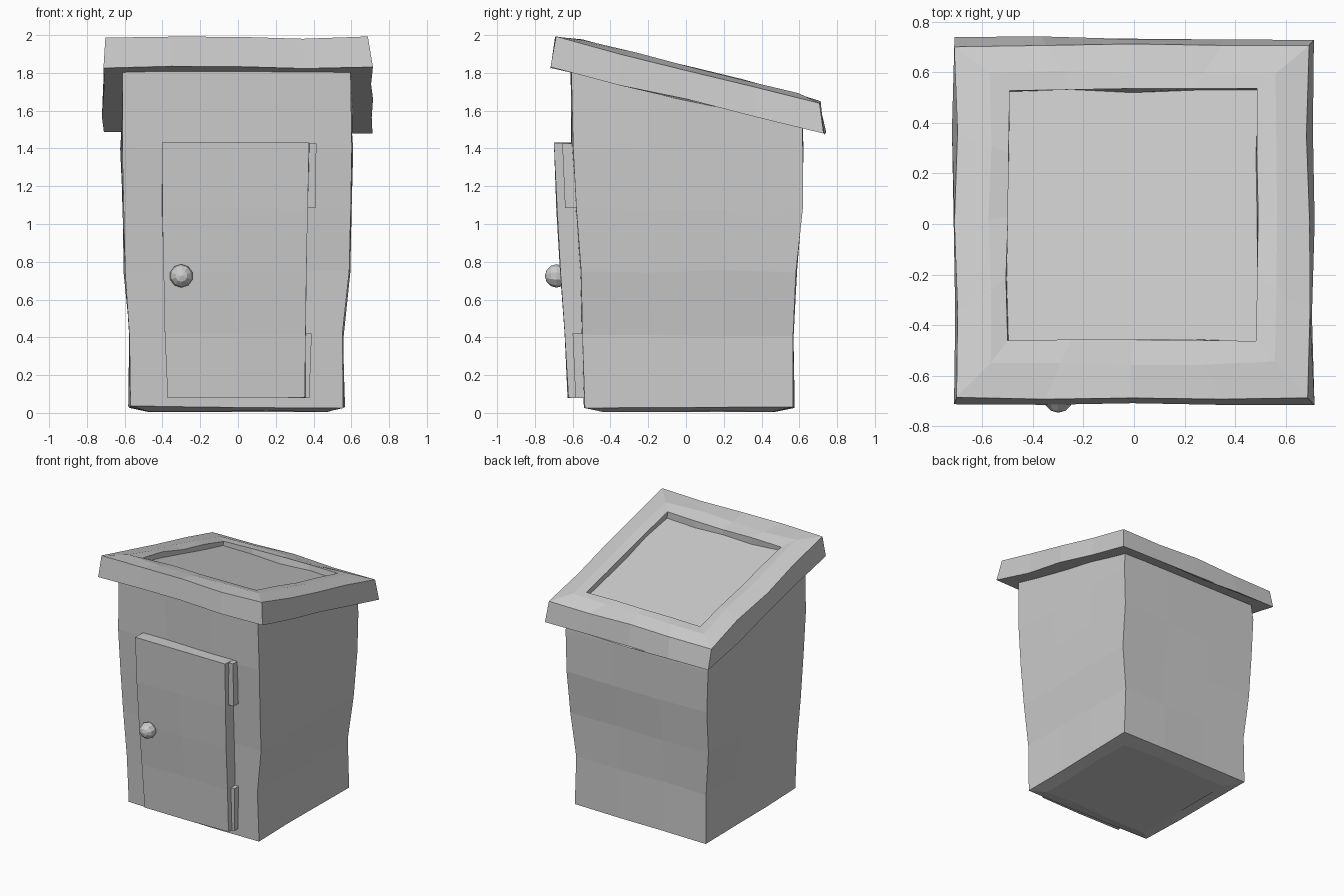
import bpy, bmesh, math, random

if "Cube" in bpy.data.objects:
    bpy.data.objects.remove(bpy.data.objects["Cube"])

random.seed(4)


def ring(x0, x1, y0, y1, z, n, jit):
    """Rectangular loop with n segments per side; z is a number or a function of y."""
    corners = [(x0, y0), (x1, y0), (x1, y1), (x0, y1)]
    pts = []
    for i, (ax, ay) in enumerate(corners):
        bx, by = corners[(i + 1) % 4]
        for k in range(n):
            t = k / n
            x, y = ax + (bx - ax) * t, ay + (by - ay) * t
            h = z(y) if callable(z) else z
            pts.append([c + random.uniform(-jit, jit) for c in (x, y, h)])
    return pts


def loft(name, levels, n=1, jit=0.0):
    """Skin a stack of rectangular loops and cap both ends."""
    bm = bmesh.new()
    rows = [[bm.verts.new(p) for p in ring(*lv, n, jit)] for lv in levels]
    for a, b in zip(rows, rows[1:]):
        for i in range(len(a)):
            j = (i + 1) % len(a)
            bm.faces.new((a[i], a[j], b[j], b[i]))
    bm.faces.new(rows[0][::-1])
    bm.faces.new(rows[-1])
    bmesh.ops.recalc_face_normals(bm, faces=bm.faces)
    mesh = bpy.data.meshes.new(name)
    bm.to_mesh(mesh)
    bm.free()
    obj = bpy.data.objects.new(name, mesh)
    bpy.context.collection.objects.link(obj)
    return obj


def top(lift):
    return lambda y: 1.815 - 0.246 * y + lift


def under(lift):
    return lambda y: 1.657 - 0.24 * y + lift


# tapered cabin with a sloping top
loft("cabin_walls", [
    (-0.47, 0.47, -0.44, 0.46, 0.008),
    (-0.575, 0.56, -0.54, 0.57, 0.032),
    (-0.57, 0.555, -0.555, 0.572, 0.41),
    (-0.60, 0.59, -0.562, 0.582, 0.75),
    (-0.605, 0.595, -0.585, 0.612, 1.08),
    (-0.618, 0.605, -0.603, 0.617, 1.40),
    (-0.605, 0.60, -0.605, 0.617, under(0.03)),
], 3, 0.007)

# sloping roof: overhang, raised border and sunken centre panel
loft("roof", [
    (-0.715, 0.71, -0.715, 0.735, under(0)),
    (-0.705, 0.69, -0.69, 0.705, top(0)),
    (-0.57, 0.56, -0.55, 0.60, top(0.02)),
    (-0.50, 0.49, -0.465, 0.53, top(0.012)),
    (-0.50, 0.49, -0.46, 0.525, top(-0.03)),
], 4, 0.008)

# leaning door
loft("door", [
    (-0.37, 0.355, -0.625, -0.54, 0.08),
    (-0.385, 0.36, -0.64, -0.55, 0.42),
    (-0.395, 0.362, -0.665, -0.555, 0.75),
    (-0.40, 0.368, -0.685, -0.58, 1.08),
    (-0.40, 0.378, -0.70, -0.595, 1.43),
], 2, 0.003)

# hinges
loft("lower_hinge", [(0.34, 0.378, -0.585, -0.53, 0.08),
                     (0.345, 0.39, -0.60, -0.545, 0.42)])
loft("upper_hinge", [(0.355, 0.41, -0.64, -0.575, 1.085),
                     (0.365, 0.415, -0.655, -0.59, 1.425)])

# round knob
bpy.ops.mesh.primitive_uv_sphere_add(segments=10, ring_count=6, radius=0.062,
                                     location=(-0.30, -0.685, 0.725),
                                     rotation=(math.pi / 2, 0, 0))
bpy.context.object.name = "door_knob"
